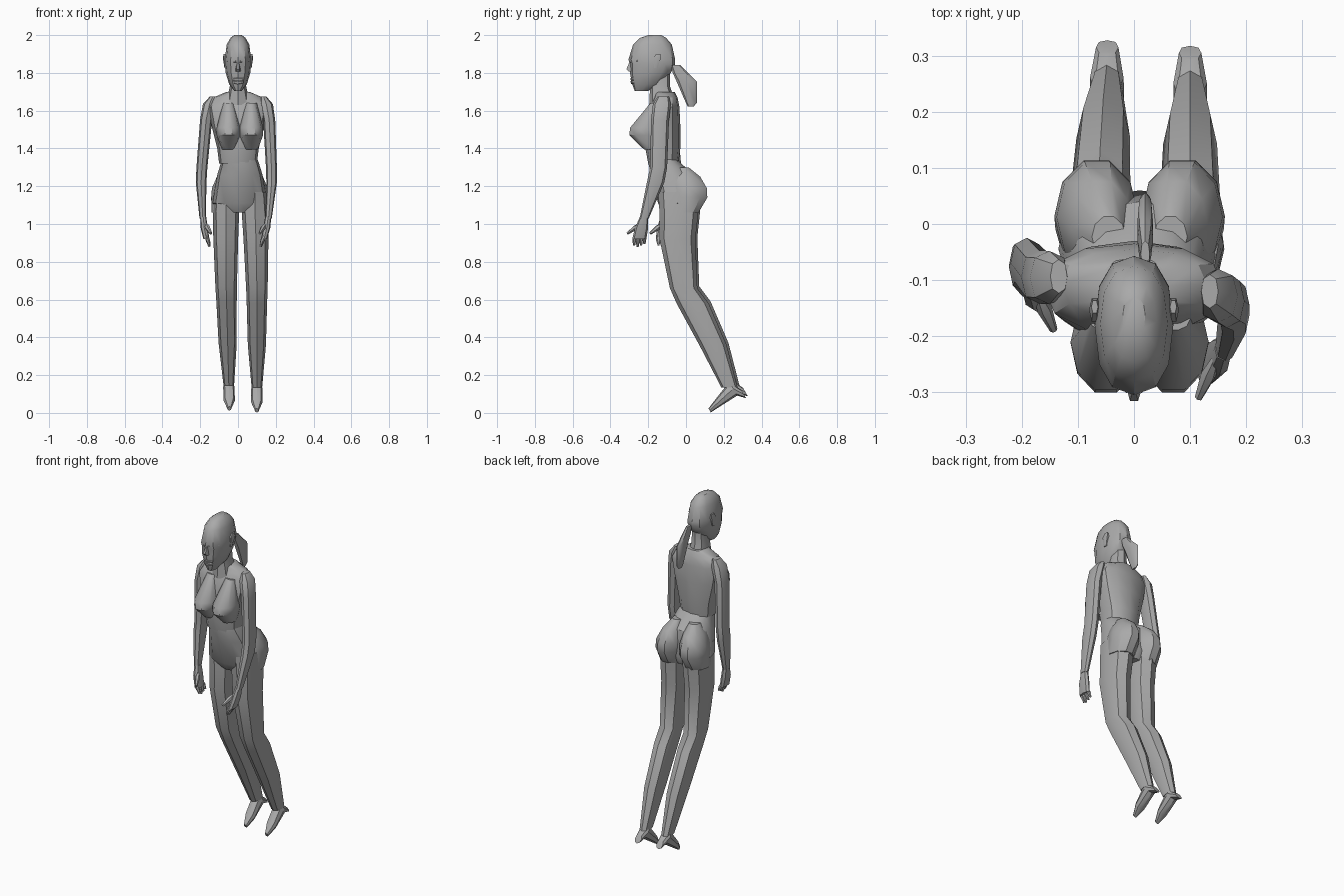
import bpy, bmesh, math
from mathutils import Vector

cube = bpy.data.objects.get("Cube")
if cube:
    bpy.data.objects.remove(cube, do_unlink=True)

grey = bpy.data.materials.new("plain grey")
grey.use_nodes = True
grey.diffuse_color = (.4, .4, .4, 1)
grey.node_tree.nodes["Principled BSDF"].inputs["Base Color"].default_value = grey.diffuse_color


def finish(name, bm):
    bmesh.ops.recalc_face_normals(bm, faces=bm.faces)
    mesh = bpy.data.meshes.new(name)
    bm.to_mesh(mesh)
    bm.free()
    mesh.materials.append(grey)
    obj = bpy.data.objects.new(name, mesh)
    bpy.context.collection.objects.link(obj)
    bpy.ops.object.select_all(action="DESELECT")
    obj.select_set(True)
    bpy.context.view_layer.objects.active = obj
    bpy.ops.object.shade_smooth_by_angle(angle=math.radians(35))


def skin(name, rings):
    """Bridge rings of points into one closed skin."""
    bm = bmesh.new()
    loops = [[bm.verts.new(point) for point in ring] for ring in rings]
    for low, high in zip(loops, loops[1:]):
        for i in range(len(low)):
            bm.faces.new((low[i - 1], low[i], high[i], high[i - 1]))
    bm.faces.new(loops[0])
    bm.faces.new(loops[-1])
    finish(name, bm)


def oval(centre, across, depth, sides, power=.85):
    """Ring of points; a power below one makes it boxier."""
    ring = []
    for i in range(sides):
        angle = math.tau * i / sides
        c, s = math.cos(angle), math.sin(angle)
        ring.append(Vector(centre) + Vector(across) * math.copysign(abs(c) ** power, c)
                    + Vector(depth) * math.copysign(abs(s) ** power, s))
    return ring


def section(height, middle, half, front, back):
    """Level cross-section: middle and half width in x, front and back in y."""
    return height, middle, half, front, back


def keep(x, y, z):
    return Vector((x, y, z))


def loft(name, sections, sides=8, place=keep, power=.85):
    rings = []
    for height, middle, half, front, back in sections:
        centre = place(middle, (front + back) / 2, height)
        rings.append(oval(centre, (half, 0, 0), (0, (back - front) / 2, 0), sides, power))
    skin(name, rings)


def tube(name, start, end, thick, thin):
    """Tapered finger-like piece that bulges midway."""
    along = (end - start).normalized()
    across = along.orthogonal().normalized()
    depth = along.cross(across)
    rings = []
    for step, radius in ((0, thin), (.4, thick), (1, thin)):
        rings.append(oval(start.lerp(end, step), across * radius, depth * radius, 6, 1))
    skin(name, rings)


# Where a point of the left limb lies on the right one: the pose is not quite symmetric
def trunk_right(x, y, z):
    return Vector((.02 - x, y, z))


def leg_right(x, y, z):
    return Vector((.055 - .027 * z - x, y + .01, z + .01))


def arm_right(x, y, z):
    drop = 1.65 - z
    return Vector((-.04 * drop - x, y + .03 + .13 * drop, z))


# Head, neck and tied hair
loft("head", [
    section(height=2, middle=0, half=.02, front=-.2, back=-.13),
    section(height=1.985, middle=0, half=.04, front=-.245, back=-.105),
    section(height=1.95, middle=0, half=.06, front=-.28, back=-.075),
    section(height=1.87, middle=0, half=.07, front=-.305, back=-.057),
    section(height=1.845, middle=0, half=.07, front=-.296, back=-.057),
    section(height=1.8, middle=0, half=.065, front=-.297, back=-.08),
    section(height=1.74, middle=0, half=.047, front=-.284, back=-.13),
    section(height=1.705, middle=0, half=.02, front=-.272, back=-.2),
], sides=12)
loft("neck", [
    section(height=1.8, middle=0, half=.04, front=-.19, back=-.085),
    section(height=1.73, middle=0, half=.043, front=-.19, back=-.085),
    section(height=1.63, middle=0, half=.065, front=-.195, back=-.05),
])
loft("ponytail", [
    section(height=1.842, middle=.02, half=.008, front=-.08, back=-.03),
    section(height=1.8, middle=.02, half=.014, front=-.07, back=.01),
    section(height=1.755, middle=.02, half=.014, front=-.05, back=.057),
    section(height=1.64, middle=.02, half=.01, front=0, back=.057),
    section(height=1.622, middle=.02, half=.005, front=.01, back=.04),
])

# Face
loft("nose", [
    section(height=1.86, middle=0, half=.005, front=-.3, back=-.27),
    section(height=1.82, middle=0, half=.013, front=-.318, back=-.27),
    section(height=1.808, middle=0, half=.016, front=-.306, back=-.27),
], sides=6)
for part, height in (("upper_lip", 1.767), ("lower_lip", 1.752)):
    tube(part, Vector((-.025, -.28, height)), Vector((.03, -.28, height)), .015, .006)
for label, side in (("left", 1), ("right", -1)):
    tube(label + "_brow", Vector((side * .01, -.298, 1.86)), Vector((side * .055, -.255, 1.865)), .009, .005)
    loft(label + "_ear", [
        section(height=1.9, middle=side * .07, half=.006, front=-.16, back=-.135),
        section(height=1.88, middle=side * .07, half=.01, front=-.176, back=-.13),
        section(height=1.825, middle=side * .065, half=.007, front=-.17, back=-.15),
    ], sides=6)

# Trunk
loft("torso", [
    section(height=1.7, middle=0, half=.06, front=-.16, back=-.06),
    section(height=1.67, middle=0, half=.13, front=-.17, back=-.045),
    section(height=1.62, middle=0, half=.16, front=-.195, back=-.035),
    section(height=1.52, middle=0, half=.14, front=-.215, back=-.03),
    section(height=1.4, middle=0, half=.11, front=-.215, back=-.03),
    section(height=1.32, middle=0, half=.1, front=-.2, back=-.04),
], sides=12)
loft("pelvis", [
    section(height=1.36, middle=0, half=.095, front=-.2, back=-.06),
    section(height=1.325, middle=.01, half=.1, front=-.2, back=-.03),
    section(height=1.26, middle=.01, half=.12, front=-.185, back=.04),
    section(height=1.11, middle=.01, half=.145, front=-.148, back=.06),
    section(height=1.06, middle=.01, half=.08, front=-.115, back=.04),
], sides=12)

breast = [
    section(height=1.64, middle=.07, half=.03, front=-.19, back=-.15),
    section(height=1.51, middle=.07, half=.063, front=-.3, back=-.12),
    section(height=1.47, middle=.07, half=.063, front=-.305, back=-.12),
    section(height=1.395, middle=.07, half=.035, front=-.225, back=-.13),
]
buttock = [
    section(height=1.3, middle=.065, half=.03, front=-.06, back=.015),
    section(height=1.25, middle=.077, half=.055, front=-.09, back=.08),
    section(height=1.19, middle=.085, half=.073, front=-.09, back=.115),
    section(height=1.14, middle=.087, half=.075, front=-.09, back=.118),
    section(height=1.06, middle=.09, half=.07, front=-.09, back=.07),
]
leg = [
    section(height=1.17, middle=.09, half=.06, front=-.148, back=.07),
    section(height=1.06, middle=.09, half=.07, front=-.14, back=.065),
    section(height=.92, middle=.095, half=.066, front=-.14, back=.05),
    section(height=.66, middle=.1, half=.057, front=-.085, back=.06),
    section(height=.58, middle=.1, half=.054, front=-.05, back=.12),
    section(height=.36, middle=.1, half=.048, front=.07, back=.215),
    section(height=.135, middle=.1, half=.028, front=.187, back=.273),
]
arm = [
    section(height=1.675, middle=.135, half=.015, front=-.15, back=-.09),
    section(height=1.635, middle=.15, half=.035, front=-.175, back=-.08),
    section(height=1.55, middle=.165, half=.032, front=-.185, back=-.09),
    section(height=1.3, middle=.177, half=.029, front=-.19, back=-.1),
    section(height=1.22, middle=.178, half=.028, front=-.207, back=-.115),
    section(height=1.03, middle=.162, half=.017, front=-.245, back=-.197),
]
palm = [
    section(height=1.04, middle=.16, half=.016, front=-.243, back=-.2),
    section(height=.98, middle=.152, half=.019, front=-.27, back=-.2),
    section(height=.92, middle=.138, half=.016, front=-.285, back=-.21),
]

for label, trunk_place, leg_place, arm_place in (
        ("left", keep, keep, keep), ("right", trunk_right, leg_right, arm_right)):
    loft(label + "_breast", breast, sides=10, place=trunk_place, power=1)
    loft(label + "_buttock", buttock, sides=10, place=trunk_place, power=1)
    loft(label + "_leg", leg, place=leg_place)
    loft(label + "_arm", arm, place=arm_place)
    loft(label + "_palm", palm, place=arm_place)

    # Foot hanging toe down, from heel to toe
    rings = []
    for y, z, half, thick in ((.305, .1, .02, .025), (.25, .128, .03, .042),
                              (.17, .055, .03, .023), (.125, .013, .01, .012)):
        rings.append(oval(leg_place(.1, y, z), (half, 0, 0), (0, -thick / 2, thick * .87), 8))
    skin(label + "_foot", rings)

    # Four fingers side by side, and a thumb held forward
    for i in range(4):
        y = -.274 + .018 * i
        tip = arm_place(.12, y, .88 + .008 * abs(i - 1))
        tube(f"{label}_finger_{i + 1}", arm_place(.14, y, .94), tip, .011, .006)
    tube(label + "_thumb", arm_place(.145, -.24, 1), arm_place(.115, -.31, .95), .014, .007)
